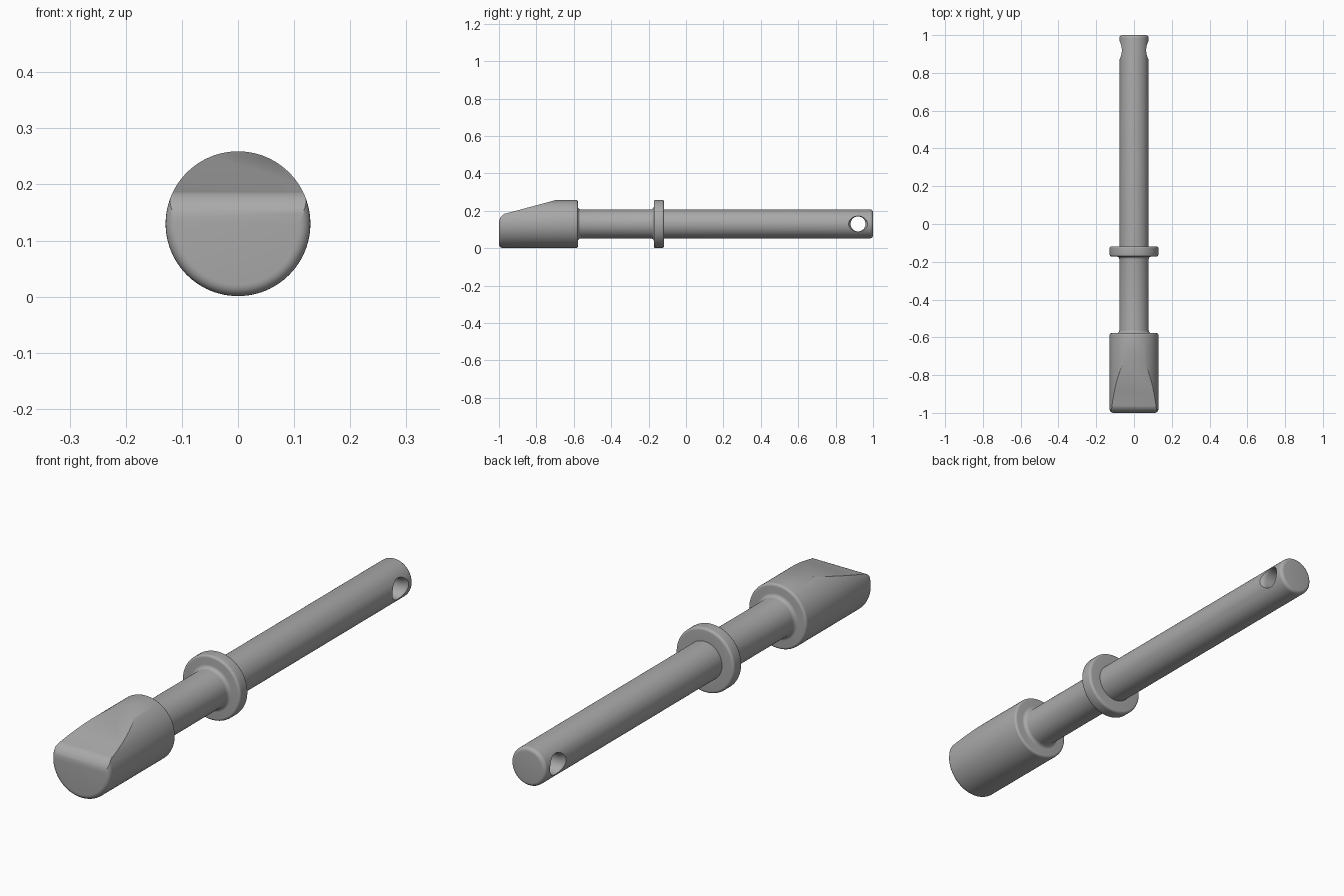
import bpy, bmesh, math
from mathutils import Vector

if "Cube" in bpy.data.objects:
    bpy.data.objects.remove(bpy.data.objects["Cube"])

AXIS_Z = 0.13
grey = bpy.data.materials.new("plain grey")
grey.diffuse_color = (0.4, 0.4, 0.4, 1)
grey.use_nodes = True
grey.node_tree.nodes["Principled BSDF"].inputs["Base Color"].default_value = grey.diffuse_color


def make_object(name, bm):
    bmesh.ops.recalc_face_normals(bm, faces=bm.faces)
    mesh = bpy.data.meshes.new(name)
    bm.to_mesh(mesh)
    bm.free()
    mesh.materials.append(grey)
    ob = bpy.data.objects.new(name, mesh)
    bpy.context.collection.objects.link(ob)
    return ob


def lathe(name, profile, axis, centre, steps=96):
    """Spin (position, radius) pairs about the x or y axis; ends are on the axis."""
    bm = bmesh.new()
    side = Vector((0, 0, 1))
    verts = [bm.verts.new(Vector(centre) + axis * a + side * r) for a, r in profile]
    edges = [bm.edges.new(p) for p in zip(verts, verts[1:])]
    bmesh.ops.spin(bm, geom=verts + edges, cent=centre, axis=axis,
                   angle=math.tau, steps=steps, use_merge=True)
    bmesh.ops.remove_doubles(bm, verts=bm.verts, dist=1e-5)
    return make_object(name, bm)


def arc(cx, cy, r, start, end, n=6):
    return [(cx + r * math.cos(math.radians(start + (end - start) * i / n)),
             cy + r * math.sin(math.radians(start + (end - start) * i / n)))
            for i in range(n + 1)]


def cut(ob, cutter):
    mod = ob.modifiers.new("cut", 'BOOLEAN')
    mod.operation = 'DIFFERENCE'
    mod.solver = 'EXACT'
    mod.object = cutter
    bpy.context.view_layer.objects.active = ob
    bpy.ops.object.modifier_apply(modifier=mod.name)
    bpy.data.objects.remove(cutter)


# Turned pin: head, neck, collar and long shaft, all with rounded edges
profile = [(-1, 0)]
profile += arc(-0.98, 0.109, 0.02, 180, 90)        # head front rim
profile += arc(-0.588, 0.119, 0.01, 90, 0)         # head back rim
profile += arc(-0.563, 0.093, 0.015, 180, 270)     # neck fillet
profile += arc(-0.187, 0.093, 0.015, 270, 360)     # collar front fillet
profile += arc(-0.162, 0.119, 0.01, 180, 90)       # collar rims
profile += arc(-0.128, 0.119, 0.01, 90, 0)
profile += [(-0.118, 0.077)]
profile += arc(0.985, 0.062, 0.015, 90, 0)         # shaft end
profile += [(1, 0)]
pin = lathe("pin_body", profile, Vector((0, 1, 0)), (0, 0, AXIS_Z))

# Sloping flat on the head with a rounded nose
outline = [(-0.685, 0.2605), (-0.958, 0.187)]
outline += arc(-0.945, 0.135, 0.055, 105, 180, 10)[1:]
outline += [(-1.1, 0.135), (-1.1, 0.4), (-0.685, 0.4)]
bm = bmesh.new()
face = bm.faces.new([bm.verts.new((-0.3, y, z)) for y, z in outline])
ext = bmesh.ops.extrude_face_region(bm, geom=[face])
bmesh.ops.translate(bm, vec=(0.6, 0, 0),
                    verts=[v for v in ext["geom"] if isinstance(v, bmesh.types.BMVert)])
cut(pin, make_object("slope_cutter", bm))

# Cross hole with flared mouths
half = [(0.12, 0.052), (0.078, 0.052), (0.072, 0.047), (0.064, 0.042), (0.055, 0.04)]
hole = [(-0.12, 0)] + [(-a, r) for a, r in half] + half[::-1] + [(0.12, 0)]
cut(pin, lathe("hole_cutter", hole, Vector((1, 0, 0)), (0, 0.92, AXIS_Z), 48))

# Smooth shading with crisp edges
bpy.ops.object.select_all(action='DESELECT')
pin.select_set(True)
bpy.context.view_layer.objects.active = pin
bpy.ops.object.shade_smooth_by_angle(angle=math.radians(30))
